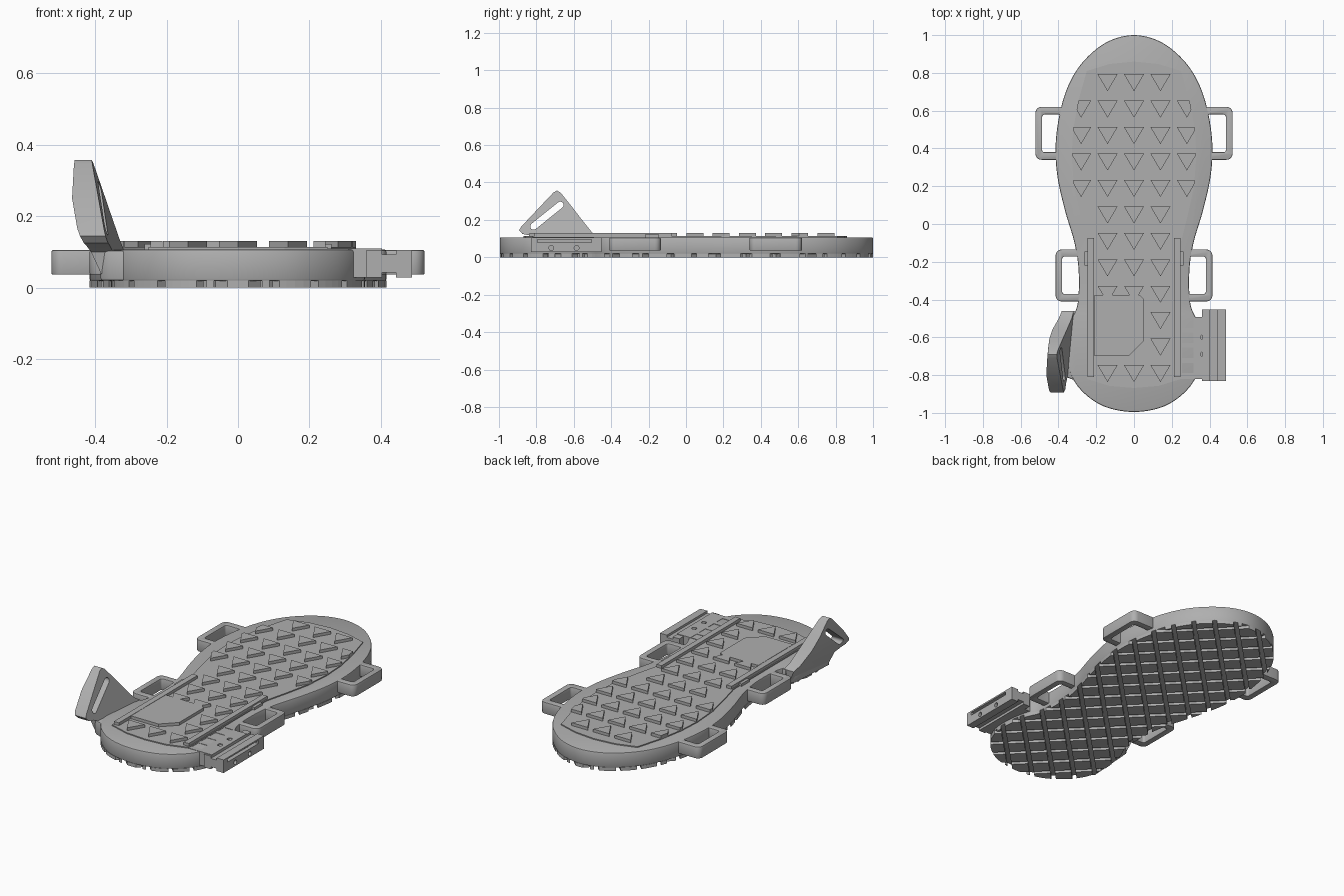
import bpy, bmesh, math
from mathutils import Vector

if "Cube" in bpy.data.objects:
    bpy.data.objects.remove(bpy.data.objects["Cube"])

grey = bpy.data.materials.new("mid_grey")
grey.use_nodes = True
COLOUR = (0.43, 0.43, 0.43, 1)
grey.diffuse_color = COLOUR
grey.node_tree.nodes["Principled BSDF"].inputs["Base Color"].default_value = COLOUR


def prisms(name, outlines, z0, z1):
    """One object made of upright prisms, one for each outline."""
    bm = bmesh.new()
    for pts in outlines:
        low = bm.faces.new([bm.verts.new((x, y, z0)) for x, y in pts])
        new = bmesh.ops.extrude_face_region(bm, geom=[low])["geom"]
        bmesh.ops.translate(bm, vec=(0, 0, z1 - z0),
                            verts=[g for g in new if isinstance(g, bmesh.types.BMVert)])
    bmesh.ops.recalc_face_normals(bm, faces=bm.faces[:])
    mesh = bpy.data.meshes.new(name)
    bm.to_mesh(mesh)
    bm.free()
    mesh.materials.append(grey)
    ob = bpy.data.objects.new(name, mesh)
    bpy.context.collection.objects.link(ob)
    return ob


def apply_modifiers(ob):
    bpy.context.view_layer.update()
    deps = bpy.context.evaluated_depsgraph_get()
    mesh = bpy.data.meshes.new_from_object(ob.evaluated_get(deps))
    ob.modifiers.clear()
    ob.data = mesh


def boolean(ob, tool, operation="DIFFERENCE"):
    mod = ob.modifiers.new("cut", "BOOLEAN")
    mod.operation, mod.object, mod.solver = operation, tool, "EXACT"
    apply_modifiers(ob)
    bpy.data.objects.remove(tool)


def bevel(ob, width, segments=2):
    mod = ob.modifiers.new("soft_edges", "BEVEL")
    mod.width, mod.segments = width, segments
    mod.limit_method, mod.angle_limit = "ANGLE", math.radians(50)
    apply_modifiers(ob)


def smooth(ob):
    bpy.ops.object.select_all(action="DESELECT")
    ob.select_set(True)
    bpy.context.view_layer.objects.active = ob
    bpy.ops.object.shade_smooth_by_angle(angle=math.radians(35))


def rect(x0, x1, y0, y1):
    return [(x0, y0), (x1, y0), (x1, y1), (x0, y1)]


def round_rect(x0, x1, y0, y1, r, steps=5):
    pts = []
    for i, (cx, cy) in enumerate(rect(x0 + r, x1 - r, y0 + r, y1 - r)):
        for s in range(steps + 1):
            a = math.pi + (i + s / steps) * math.pi / 2
            pts.append((cx + r * math.cos(a), cy + r * math.sin(a)))
    return pts


def curve_through(points, steps=6):
    """Smooth closed curve through the points."""
    p, n, out = [Vector(q) for q in points], len(points), []
    for i in range(n):
        a, b, c, d = p[i - 1], p[i], p[(i + 1) % n], p[(i + 2) % n]
        for s in range(steps):
            t = s / steps
            out.append(tuple(0.5 * (2 * b + (c - a) * t + (2 * a - 5 * b + 4 * c - d) * t * t
                                    + (3 * b - a - 3 * c + d) * t ** 3)))
    return out


def mirrored(half):
    return half + [(-x, y) for x, y in reversed(half) if x > 0]


TOP, GRIP = 0.107, 0.13

# Sole body
sole_half = [(0, 1), (0.14, 0.965), (0.26, 0.87), (0.34, 0.75), (0.39, 0.6), (0.415, 0.42),
             (0.405, 0.25), (0.365, 0.07), (0.315, -0.1), (0.293, -0.25), (0.298, -0.42),
             (0.335, -0.52), (0.355, -0.65), (0.345, -0.77), (0.28, -0.88), (0.16, -0.965), (0, -0.995)]
outline = curve_through(mirrored(sole_half))
sole = prisms("sole", [outline], 0.018, TOP)
bevel(sole, 0.007)
smooth(sole)

# Diamond tread pads under the sole
pitch, r = 0.16, 0.063
pads = []
for row in range(-13, 14):
    for col in range(-3, 4):
        cx, cy = (col + 0.5 * (row % 2)) * pitch, row * pitch / 2
        pads.append([(cx + r, cy), (cx, cy + r), (cx - r, cy), (cx, cy - r)])
tread = prisms("tread", pads, 0, 0.02)
boolean(tread, prisms("tread_limit", [outline], -0.1, 0.1), "INTERSECT")

# Insole panel
side = [(0.25, 0.81), (0.295, 0.65), (0.322, 0.5), (0.33, 0.36), (0.318, 0.2), (0.285, 0.05),
        (0.25, -0.09), (0.25, -0.82)]
insole_outline = mirrored([(0, 0.86), (0.13, 0.847)] + side + [(0.13, -0.857), (0, -0.868)])
insole = prisms("insole", [insole_outline], 0.1, 0.113)

# Raised triangular grips, left out where the heel plate lies
grips = []
for row in range(12):
    for col in range(-2, 3):
        cx, top = 0.14 * col, 0.793 - 0.14 * row
        wide = abs(col) < 2 or 0 < row < 5
        if wide and not (row in (9, 10) and col < 1):
            grips.append([(cx - 0.053, top), (cx + 0.053, top), (cx, top - 0.09)])
grip_triangles = prisms("grip_triangles", grips, 0.105, GRIP)
boolean(grip_triangles, prisms("grip_limit", [insole_outline], 0, 0.3), "INTERSECT")

# Heel plate and the two long rails
prisms("heel_plate", [[(-0.21, -0.375), (0.03, -0.375), (0.05, -0.395), (0.05, -0.62),
                       (-0.03, -0.70), (-0.21, -0.70)]], 0.105, GRIP)
for name, s in (("left", 1), ("right", -1)):
    prisms(name + "_rail", [rect(s * 0.212, s * 0.245, -0.81, -0.075)], 0.105, GRIP)
    prisms(name + "_rail_clip", [rect(s * 0.235, s * 0.262, -0.22, -0.145)], 0.1, 0.122)

    # Strap loops
    for part, box, slot in (("front", (0.36, 0.522, 0.34, 0.62), (0.39, 0.486, 0.38, 0.58)),
                            ("rear", (0.26, 0.415, -0.41, -0.135), (0.28, 0.38, -0.37, -0.172))):
        flip = lambda pts: [(s * x, y) for x, y in pts]
        loop = prisms(f"{name}_{part}_strap_loop", [flip(round_rect(*box, 0.032))], 0.036, 0.105)
        boolean(loop, prisms("slot", [flip(round_rect(*slot, 0.012))], 0, 0.2))
        bevel(loop, 0.004)
        smooth(loop)

# Hinge bracket beside the heel: inner block, web and outer bar
Y0, Y1 = -0.83, -0.452
block = prisms("bracket_block", [rect(0.25, 0.403, Y0 + 0.01, Y1 - 0.04)], 0.028, 0.109)
holes = [round_rect(0.352, 0.38, y - 0.014, y + 0.014, 0.0139) for y in (-0.6, -0.69)]
boolean(block, prisms("screw_holes", holes, 0.08, 0.2))
pockets = [rect(0.255, 0.315, y, y + 0.055) for y in (-0.79, -0.71, -0.63, -0.55)]
boolean(block, prisms("tooth_pockets", pockets, 0.1, 0.2))
prisms("bracket_flange", [rect(0.36, 0.403, Y0, Y1)], 0.028, 0.105)
prisms("bracket_web", [rect(0.40, 0.446, Y0, Y1)], 0.042, 0.092)
bar = prisms("bracket_bar", [rect(0.442, 0.487, Y0, Y1)], 0.028, 0.105)
boolean(bar, prisms("bar_slot", [rect(0.465, 0.5, -0.795, -0.505)], 0.078, 0.096))
for y in (-0.72, -0.585):
    drill = prisms("drill", [round_rect(-0.013, 0.013, -0.013, 0.013, 0.0129)], -0.03, 0.03)
    drill.rotation_euler = (0, math.pi / 2, 0)
    drill.location = (0.49, y, 0.05)
    boolean(bar, drill)

# Leaning heel fin: drawn flat as (y, z), with a long slot, then bent to shape
profile = [(-0.71, 0.345), (-0.69, 0.357), (-0.67, 0.345), (-0.61, 0.27), (-0.56, 0.205),
           (-0.50, 0.13), (-0.46, 0.105), (-0.47, 0.02), (-0.79, 0.02), (-0.80, 0.10),
           (-0.84, 0.118), (-0.875, 0.125), (-0.892, 0.145), (-0.88, 0.165), (-0.80, 0.25)]
fin = prisms("heel_fin", [profile], 0, 1)
a, b = Vector((-0.815, 0.165)), Vector((-0.672, 0.28))
along = (b - a).normalized()
across = Vector((-along.y, along.x)) * 0.018
slot = []
for centre, start in ((b, -math.pi / 2), (a, math.pi / 2)):
    for i in range(7):
        t = start + math.pi * i / 6
        slot.append(tuple(centre + along * 0.018 * math.cos(t) + across * math.sin(t)))
boolean(fin, prisms("fin_slot", [slot], -1, 2))
for v in fin.data.vertices:
    y, z, outer = v.co
    bulge = 0.03 * math.sin(math.pi * min(max((z - 0.05) / 0.31, 0), 1))
    lean = -0.269 + 0.095 * y - 0.27 * z
    v.co = (lean - 0.025 - bulge if outer > 0.5 else lean + 0.022, y, z)
bm = bmesh.new()
bm.from_mesh(fin.data)
bmesh.ops.triangulate(bm, faces=[f for f in bm.faces if len(f.verts) > 4])
bmesh.ops.recalc_face_normals(bm, faces=bm.faces[:])
bm.to_mesh(fin.data)
bm.free()
smooth(fin)

# Flange that carries the fin
flange = prisms("fin_flange", [[(-0.25, -0.46), (-0.33, -0.46), (-0.365, -0.5), (-0.375, -0.65),
                                (-0.385, -0.79), (-0.36, -0.81), (-0.28, -0.84)]], 0.02, 0.104)
bevel(flange, 0.006)
smooth(flange)
